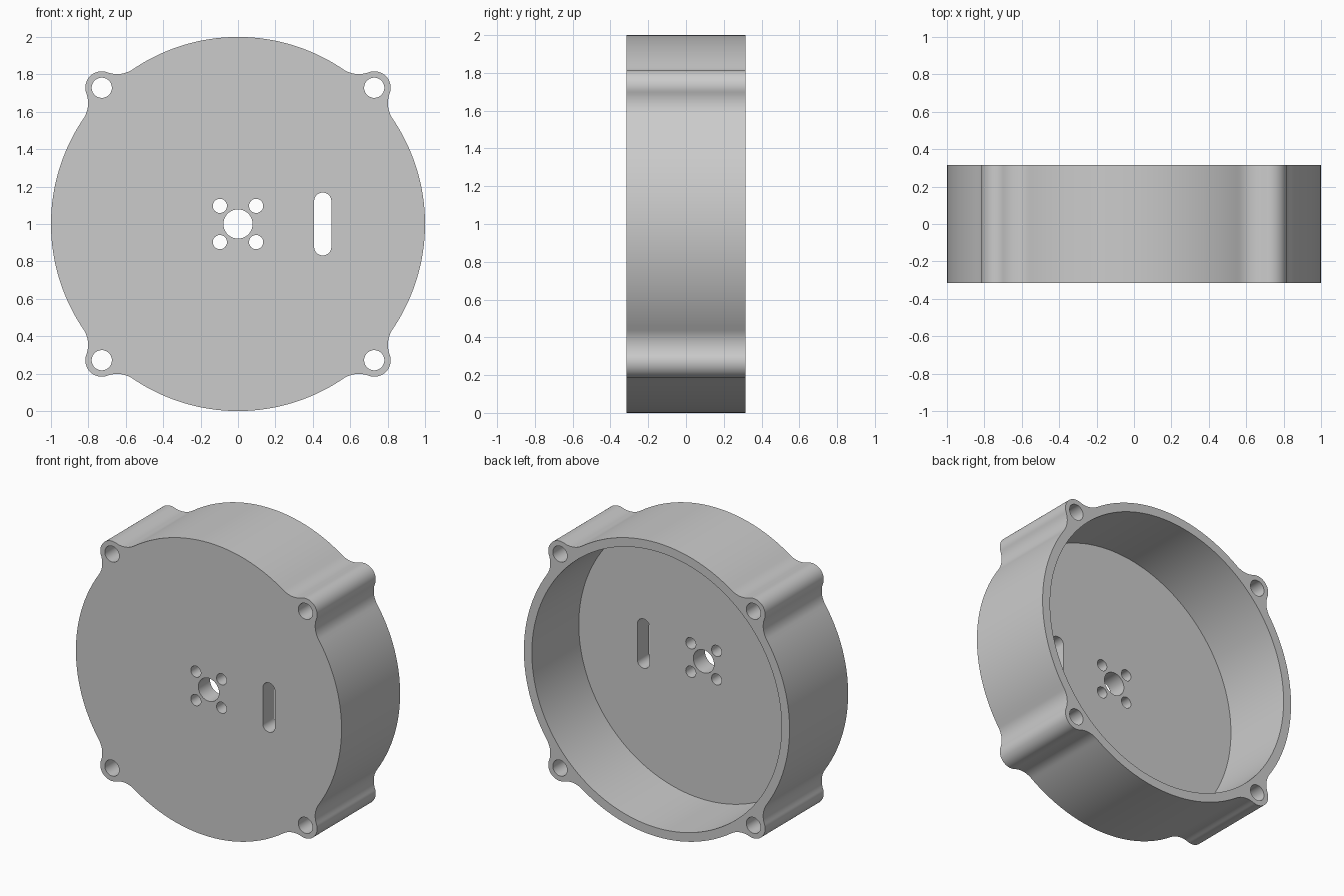
import bpy, bmesh
from math import sin, cos, pi, atan2, acos, radians
from mathutils import Vector, Matrix

if "Cube" in bpy.data.objects:
    bpy.data.objects.remove(bpy.data.objects["Cube"])

HALF = 0.315          # half depth of the housing
FLOOR = 0.125         # thickness of the front plate
R, R_IN = 1.0, 0.94   # outer and inner wall radius
LUG, R_LUG, R_FILLET = 1.03, 0.088, 0.15
CZ = 1.0              # height of the axis

grey = bpy.data.materials.new("grey")
grey.use_nodes = True
colour = (0.6, 0.6, 0.6, 1)
grey.diffuse_color = colour
grey.node_tree.nodes["Principled BSDF"].inputs["Base Color"].default_value = colour


def arc(cx, cz, r, a0, a1, n):
    return [(cx + r * cos(a0 + (a1 - a0) * i / n), cz + r * sin(a0 + (a1 - a0) * i / n))
            for i in range(n + 1)]


def circle(cx, cz, r, n=48):
    return arc(cx, cz, r, 0, 2 * pi, n)[:-1]


def prism(name, outline, y0, y1):
    """Extrude an outline in the x-z plane from y0 to y1."""
    bm = bmesh.new()
    face = bm.faces.new([bm.verts.new((x, y0, z + CZ)) for x, z in outline])
    ext = bmesh.ops.extrude_face_region(bm, geom=[face])
    verts = [v for v in ext["geom"] if isinstance(v, bmesh.types.BMVert)]
    bmesh.ops.translate(bm, verts=verts, vec=(0, y1 - y0, 0))
    bmesh.ops.recalc_face_normals(bm, faces=bm.faces)
    mesh = bpy.data.meshes.new(name)
    bm.to_mesh(mesh)
    bm.free()
    mesh.materials.append(grey)
    ob = bpy.data.objects.new(name, mesh)
    bpy.context.collection.objects.link(ob)
    return ob


# Outline of one quarter: rim arc, fillet, lug, fillet
rf, d = R + R_FILLET, R_LUG + R_FILLET
spread = acos((rf * rf + LUG * LUG - d * d) / (2 * rf * LUG))
lug = Vector((LUG, 0))
f_low = Vector((rf * cos(spread), -rf * sin(spread)))
to_lug = lug - f_low
turn = atan2(to_lug.y, to_lug.x)
quarter = arc(0, 0, R, -pi / 4, -spread, 28)
quarter += arc(*f_low, R_FILLET, pi - spread, turn, 12)[1:]
quarter += arc(*lug, R_LUG, turn - pi, pi - turn, 28)[1:]
quarter += arc(f_low.x, -f_low.y, R_FILLET, -turn, spread - pi, 12)[1:]
quarter += arc(0, 0, R, spread, pi / 4, 28)[1:-1]

outline = []
for k in range(4):
    rot = Matrix.Rotation(pi / 4 + k * pi / 2, 2)
    outline += [tuple(rot @ Vector(p)) for p in quarter]
housing = prism("housing", outline, -HALF, HALF)

# Cutters: cavity, centre bore, screw holes, slot and lug holes
cutters = [prism("cavity", circle(0, 0, R_IN, 160), FLOOR - HALF, 1),
           prism("centre_bore", circle(0, 0, 0.078), -1, 1)]
slot = arc(0.453, 0.122, 0.046, 0, pi, 20) + arc(0.453, -0.122, 0.046, pi, 2 * pi, 20)
cutters.append(prism("slot", slot, -1, 1))
for sx in (-1, 1):
    for sz in (-1, 1):
        cutters.append(prism("screw_hole", circle(sx * 0.097, sz * 0.097, 0.038, 32), -1, 1))
        c = LUG * cos(pi / 4)
        cutters.append(prism("lug_hole", circle(sx * c, sz * c, 0.054), -1, 1))

bpy.ops.object.select_all(action='DESELECT')
bpy.context.view_layer.objects.active = housing
housing.select_set(True)
for cutter in cutters:
    mod = housing.modifiers.new(cutter.name, 'BOOLEAN')
    mod.operation, mod.solver, mod.object = 'DIFFERENCE', 'EXACT', cutter
    bpy.ops.object.modifier_apply(modifier=mod.name)
for cutter in cutters:
    bpy.data.objects.remove(cutter)

bpy.ops.object.shade_smooth_by_angle(angle=radians(30))
